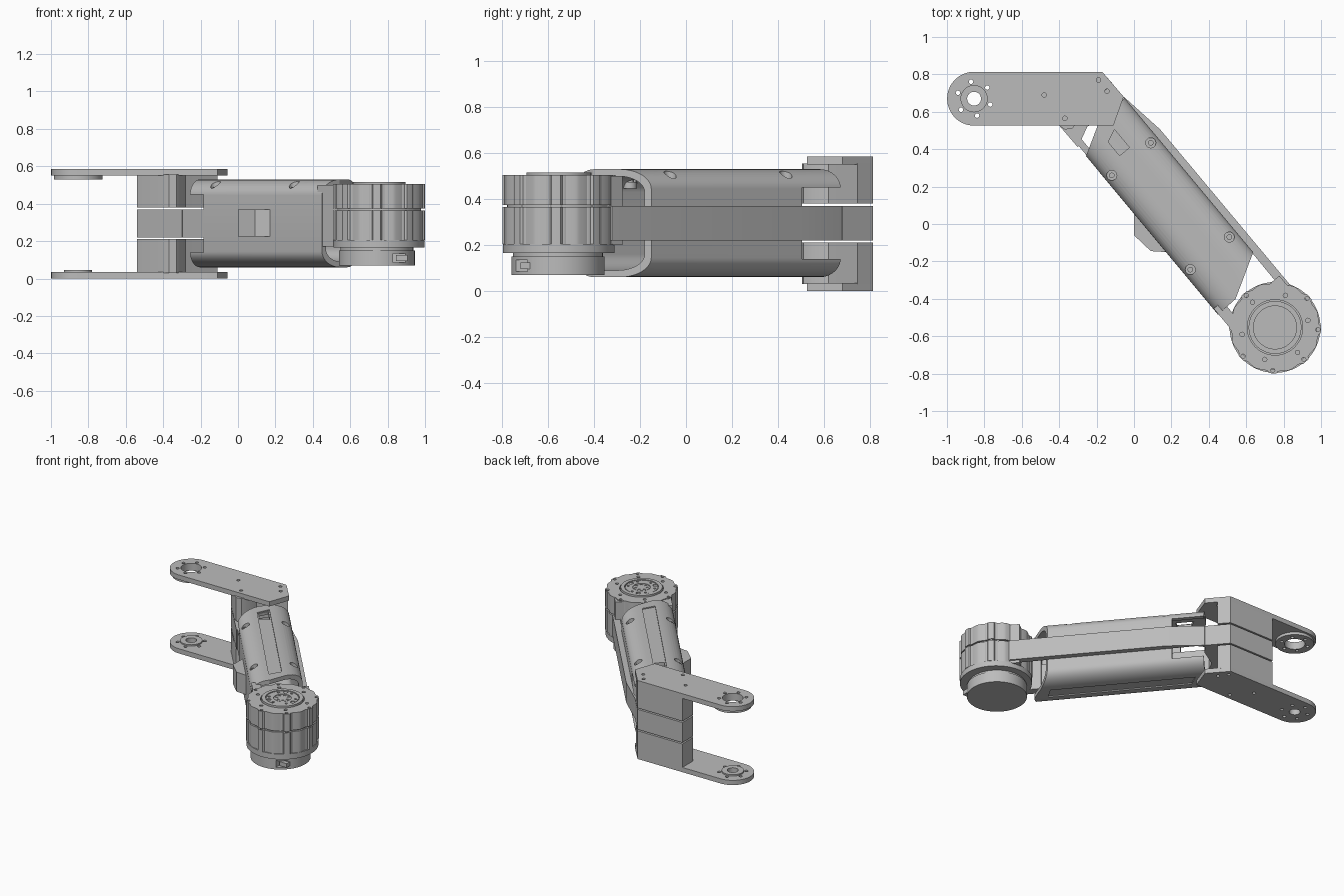
import bpy, bmesh, math
from math import cos, sin, pi, radians
from mathutils import Matrix

cube = bpy.data.objects.get("Cube")
if cube:
    bpy.data.objects.remove(cube)

grey = bpy.data.materials.new("machined_grey")
grey.use_nodes = True
grey.diffuse_color = (0.5, 0.5, 0.5, 1)
grey.node_tree.nodes["Principled BSDF"].inputs["Base Color"].default_value = (0.5, 0.5, 0.5, 1)

# The slanted arm has its own frame: x along the arm, y across it
ARM = Matrix.Rotation(radians(-50.2), 4, "Z")
HUB = (0.754, -0.553)
EYE = (-0.855, 0.67)


def prism(name, pts, z0, z1, frame=None):
    """Extrude a plan outline from z0 to z1."""
    bm = bmesh.new()
    low = bm.faces.new([bm.verts.new((x, y, z0)) for x, y in pts])
    ext = bmesh.ops.extrude_face_region(bm, geom=[low])
    for v in ext["geom"]:
        if isinstance(v, bmesh.types.BMVert):
            v.co.z = z1
    bmesh.ops.recalc_face_normals(bm, faces=bm.faces)
    if frame:
        bm.transform(frame)
    mesh = bpy.data.meshes.new(name)
    bm.to_mesh(mesh)
    bm.free()
    mesh.materials.append(grey)
    ob = bpy.data.objects.new(name, mesh)
    bpy.context.collection.objects.link(ob)
    return ob


def circle(c, r, n=48):
    return [(c[0] + r * cos(2 * pi * i / n), c[1] + r * sin(2 * pi * i / n)) for i in range(n)]


def disc(name, c, r, z0, z1, n=48, frame=None):
    return prism(name, circle(c, r, n), z0, z1, frame)


def box(name, x0, x1, y0, y1, z0, z1, frame=None):
    return prism(name, [(x0, y0), (x1, y0), (x1, y1), (x0, y1)], z0, z1, frame)


def ring(c, r, n, start):
    return [(c[0] + r * cos(radians(start) + 2 * pi * i / n),
             c[1] + r * sin(radians(start) + 2 * pi * i / n)) for i in range(n)]


def activate(ob):
    bpy.ops.object.select_all(action="DESELECT")
    ob.select_set(True)
    bpy.context.view_layer.objects.active = ob


def cut(ob, cutters, op="DIFFERENCE"):
    """Apply boolean cutters and remove them."""
    activate(ob)
    for c in cutters:
        mod = ob.modifiers.new("cut", "BOOLEAN")
        mod.operation, mod.object, mod.solver = op, c, "EXACT"
        bpy.ops.object.modifier_apply(modifier=mod.name)
        bpy.data.objects.remove(c)


# Fork plates with a rounded end, bearing eye and bolt holes
plate = [(EYE[0] + 0.144 * cos(radians(a)), EYE[1] + 0.144 * sin(radians(a))) for a in range(90, 271, 6)]
plate += [(-0.11, 0.526), (-0.055, 0.68), (-0.17, 0.814)]
bolts = ring(EYE, 0.092, 6, 40) + [(-0.48, 0.69), (-0.19, 0.77), (-0.145, 0.71), (-0.37, 0.565)]
for name, z0, z1, eye_r, hub_r, h0, h1 in (
        ("upper_fork_plate", 0.55, 0.585, 0.07, 0.13, 0.53, 0.555),
        ("lower_fork_plate", 0.0, 0.035, 0.037, 0.075, 0.03, 0.045)):
    ob = prism(name, plate, z0, z1)
    cut(ob, [disc("boss", EYE, hub_r, h0, h1)], "UNION")
    cut(ob, [disc("hole", EYE, eye_r, -1, 1)])
    cut(ob, [disc("hole", p, 0.012, -1, 1, 12) for p in bolts])

# Fork spacer blocks between the plates
spacer = [(-0.54, 0.814), (-0.17, 0.814), (-0.11, 0.745), (-0.2, 0.68), (-0.28, 0.62),
          (-0.3, 0.55), (-0.33, 0.51), (-0.37, 0.505), (-0.405, 0.53), (-0.54, 0.69)]
prism("lower_spacer", spacer, 0.03, 0.21)
prism("upper_spacer", spacer, 0.38, 0.555)
prism("middle_block", [(-0.54, 0.814), (-0.17, 0.814), (-0.055, 0.68), (-0.12, 0.6),
                       (-0.25, 0.52), (-0.3, 0.41), (-0.54, 0.69)], 0.22, 0.37)

# Side bars of the central frame
box("inner_bar", -0.62, 0.74, 0.04, 0.075, 0.22, 0.37, ARM)
prism("outer_bar", [(-0.58, 0.36), (-0.555, 0.394), (-0.3, 0.431), (0.78, 0.433),
                    (0.8, 0.385), (-0.5, 0.392)], 0.22, 0.37, ARM)
box("inner_mount", 0.62, 0.78, 0.038, 0.1, 0.17, 0.5, ARM)
box("outer_mount", 0.71, 0.8, 0.36, 0.42, 0.2, 0.5, ARM)
prism("cable_wedge", [(0.0, 0.06), (0.0, -0.06), (0.09, -0.145), (0.17, -0.15)], 0.225, 0.37)


# Hollow arm shell: rounded section swept along the arm, trimmed in plan
def section(a, h, rx, rz):
    pts = []
    for q, (sx, sz) in enumerate(((1, 1), (-1, 1), (-1, -1), (1, -1))):
        for i in range(11):
            t = (q + i / 10) * pi / 2
            pts.append((sx * (a - rx) + rx * cos(t), sz * (h - rz) + rz * sin(t)))
    return pts


# Maps the extrusion axis to the arm axis
SWEEP = ARM @ Matrix(((0, 0, 1, 0), (1, 0, 0, 0.214), (0, 1, 0, 0.295), (0, 0, 0, 1)))
shell = prism("arm_shell", section(0.179, 0.235, 0.13, 0.085), -0.8, 0.8, SWEEP)
cut(shell, [prism("bore", section(0.152, 0.205, 0.11, 0.07), -0.9, 0.9, SWEEP)])
trim = [(-0.44, 0.03), (-0.53, 0.19), (-0.55, 0.4), (0.52, 0.4), (0.656, 0.16), (0.66, 0.03)]
cut(shell, [prism("trim", trim, -0.2, 0.8, ARM)], "INTERSECT")
cut(shell, [box("notch", -0.7, -0.33, -0.1, 0.6, 0.14, 0.45, ARM)])
slot = [(-0.426, 0.166), (-0.468, 0.252), (0.528, 0.252), (0.56, 0.162)]
window = [(-0.425, 0.175), (-0.455, 0.243), (-0.33, 0.243), (-0.33, 0.175)]
screws = [(x, y) for x in (-0.276, 0.38) for y in (0.075, 0.347)]
cut(shell, [prism("slot", slot, 0.522, 0.6, ARM), prism("slot", slot, 0, 0.068, ARM),
            prism("window", window, 0.4, 0.6, ARM)])
cut(shell, [disc("recess", p, 0.027, 0.472, 0.6, 24, ARM) for p in screws])
for p in screws:
    disc("shell_screw", p, 0.03, 0.445, 0.474, 24, ARM)
    disc("shell_screw_head", p, 0.015, 0.46, 0.488, 16, ARM)

# Joint housing: fluted drums with bolt ears
flutes = []
for i in range(192):
    a = 2 * pi * i / 192
    away = abs((math.degrees(a) - 42 + 22.5) % 45 - 22.5)
    r = 0.246 if away < 5 else 0.236 if away < 9 else 0.232 + 0.01 * (away - 9) / 13.5
    flutes.append((HUB[0] + r * cos(a), HUB[1] + r * sin(a)))
ears = ring(HUB, 0.23, 8, 42)
for name, z0, z1 in (("lower_drum", 0.205, 0.365), ("upper_drum", 0.375, 0.505)):
    ob = prism(name, flutes, z0, z1)
    cut(ob, [disc("hole", p, 0.011, 0, 1, 12) for p in ears])
    if z1 > 0.5:
        cut(ob, [disc("hole", p, 0.012, 0.49, 1, 12) for p in ring(HUB, 0.18, 6, 12)])
        cut(ob, [disc("groove", HUB, 0.148, 0.485, 1, 64)])
disc("drum_seam", HUB, 0.225, 0.36, 0.38)
disc("drum_flange", HUB, 0.243, 0.165, 0.205, 64)

# Output face with bolt circles
face = disc("output_ring", HUB, 0.141, 0.48, 0.515, 64)
cut(face, [disc("groove", HUB, 0.115, 0.505, 1, 64)])
output = disc("output_hub", HUB, 0.109, 0.5, 0.512, 64)
cut(output, [disc("hole", p, 0.016, 0.506, 1, 16) for p in ring(HUB, 0.096, 3, 112)])
cut(output, [disc("hole", p, 0.009, 0.506, 1, 12) for p in ring(HUB, 0.092, 6, 22)])
cut(output, [disc("bore", HUB, 0.06, 0.507, 1, 32)])
centre = disc("output_centre", HUB, 0.055, 0.5, 0.511, 32)
cut(centre, [disc("hole", p, 0.009, 0.506, 1, 12) for p in ring(HUB, 0.04, 7, 0)])

# Motor cap under the joint with a socket
BASE = (0.742, -0.557)
disc("motor_neck", BASE, 0.195, 0.145, 0.17, 64)
cap = disc("motor_cap", BASE, 0.203, 0.07, 0.15, 64)
cut(cap, [box("socket", 0.83, 0.92, -0.8, -0.69, 0.085, 0.135)])
box("socket_plug", 0.845, 0.905, -0.72, -0.66, 0.095, 0.125)

# Smooth rounded walls and keep the edges crisp
for ob in list(bpy.context.collection.objects):
    if ob.type == "MESH" and ob.data.materials and ob.data.materials[0] == grey:
        activate(ob)
        bpy.ops.object.shade_smooth_by_angle(angle=radians(25))
